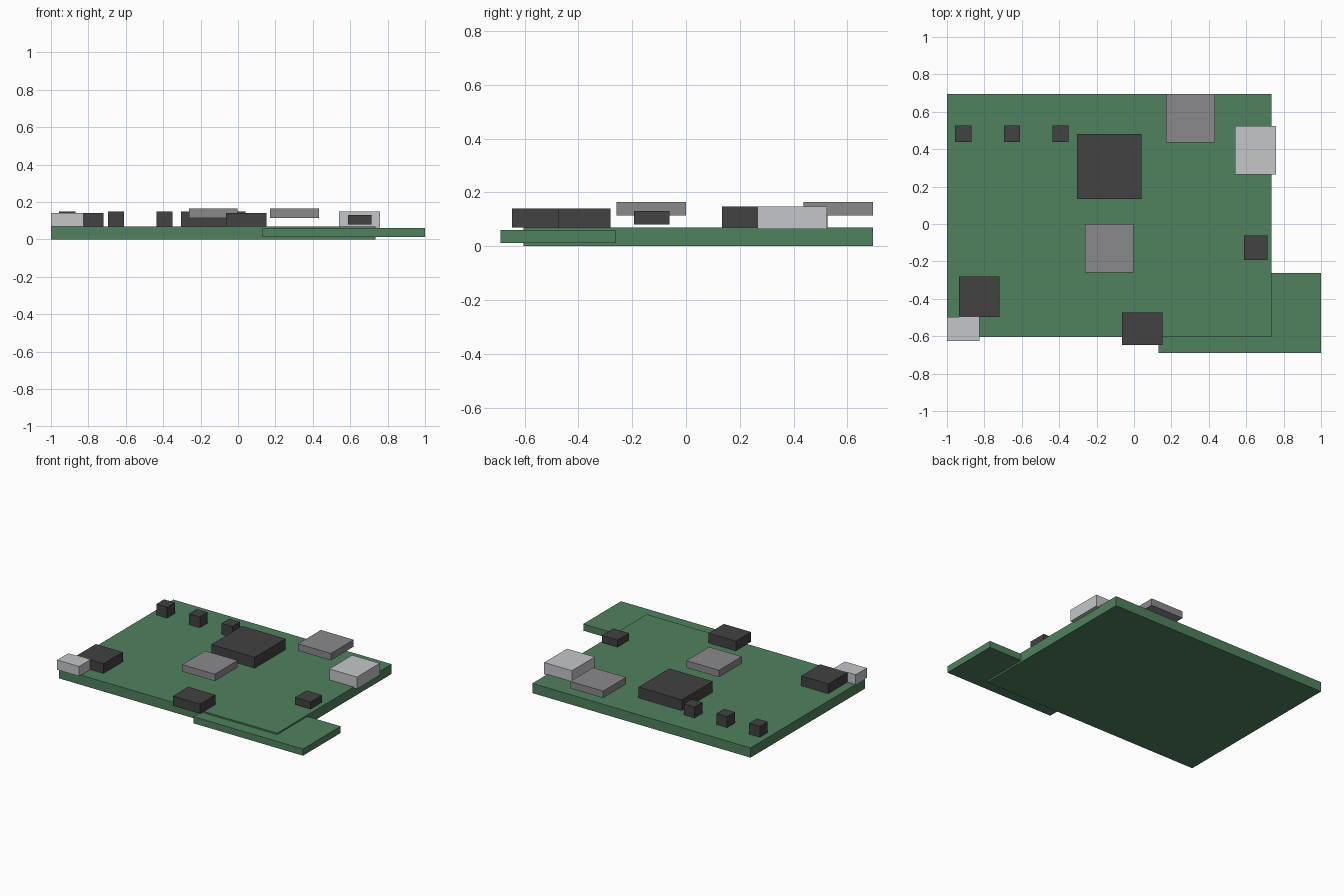
import bpy

if "Cube" in bpy.data.objects:
    bpy.data.objects.remove(bpy.data.objects["Cube"], do_unlink=True)


def material(name, r, g, b):
    mat = bpy.data.materials.new(name)
    mat.use_nodes = True
    mat.diffuse_color = (r, g, b, 1)
    mat.node_tree.nodes["Principled BSDF"].inputs["Base Color"].default_value = (r, g, b, 1)
    return mat


green = material("board green", 0.08, 0.22, 0.11)
black = material("chip black", 0.055, 0.054, 0.055)
grey = material("shield grey", 0.255, 0.25, 0.265)
silver = material("connector silver", 0.56, 0.565, 0.59)


def box(name, mat, x, y, z):
    """Box from (min, max) pairs along each axis."""
    spans = (x, y, z)
    bpy.ops.mesh.primitive_cube_add(size=1, location=[(a + b) / 2 for a, b in spans])
    obj = bpy.context.object
    obj.name = name
    obj.scale = [b - a for a, b in spans]
    bpy.ops.object.transform_apply(location=False, rotation=False, scale=True)
    obj.data.materials.append(mat)
    return obj


# Boards: the main one and the thinner one let into its front corner
box("main_board", green, (-1, 0.735), (-0.604, 0.695), (0, 0.07))
box("corner_board", green, (0.13, 1), (-0.69, -0.262), (0.012, 0.06))

# Chips
box("main_chip", black, (-0.305, 0.04), (0.133, 0.482), (0.07, 0.148))
box("left_edge_chip", black, (-0.935, -0.72), (-0.498, -0.28), (0.07, 0.14))
box("front_edge_chip", black, (-0.064, 0.152), (-0.647, -0.474), (0.07, 0.14))
box("small_chip", black, (0.588, 0.713), (-0.193, -0.062), (0.081, 0.131))

# Row of capacitors along the back
for i, x in enumerate((-0.913, -0.653, -0.394)):
    box(f"capacitor_{i + 1}", black, (x - 0.043, x + 0.043), (0.438, 0.526), (0.07, 0.148))

# Raised grey shields
box("back_shield", grey, (0.172, 0.433), (0.436, 0.695), (0.115, 0.165))
box("middle_shield", grey, (-0.262, -0.003), (-0.259, 0), (0.115, 0.165))

# Silver connectors
box("large_connector", silver, (0.54, 0.76), (0.265, 0.525), (0.063, 0.148))
box("small_connector", silver, (-1, -0.826), (-0.625, -0.498), (0.07, 0.14))
